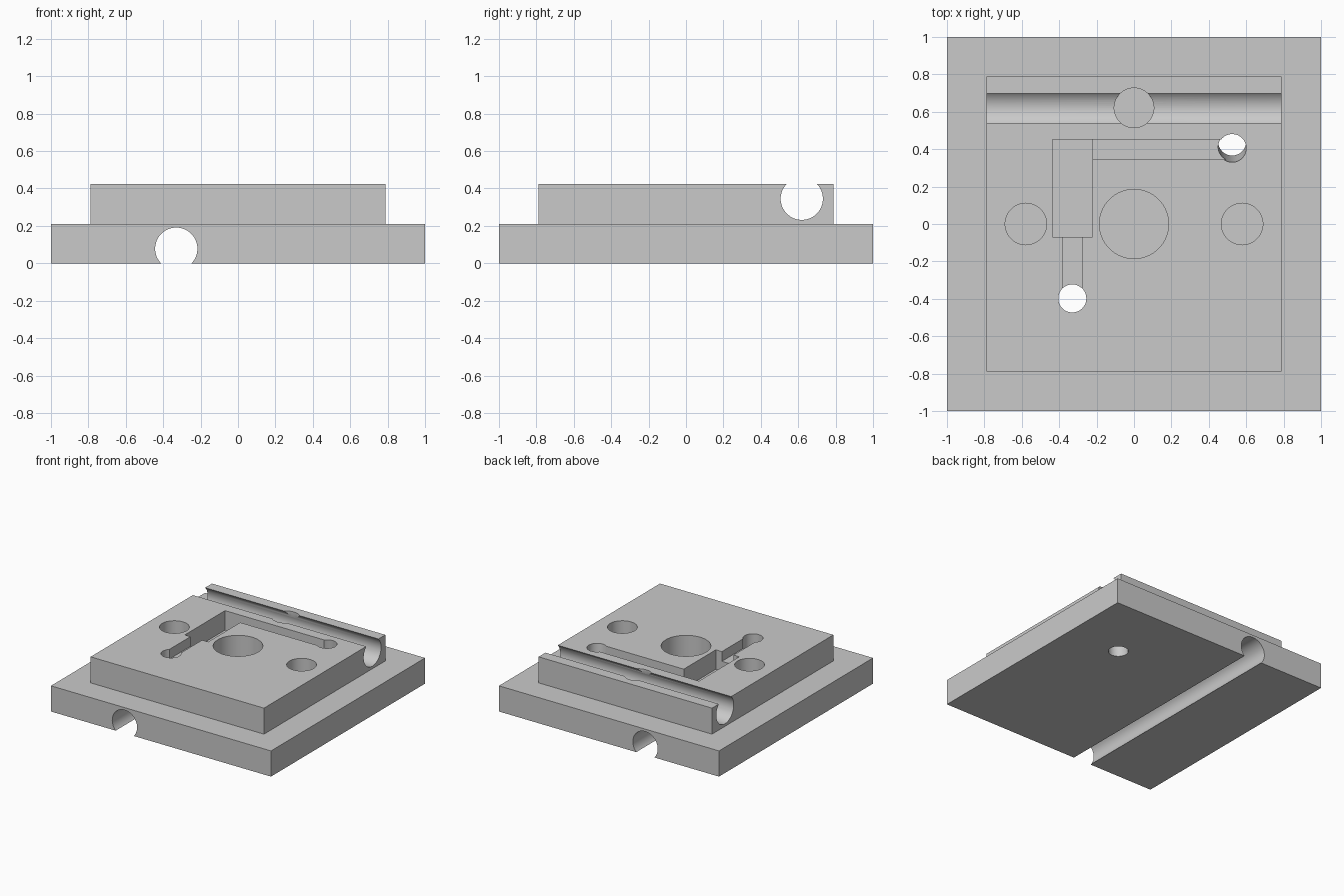
import bpy, bmesh, math
from mathutils import Vector

if "Cube" in bpy.data.objects:
    bpy.data.objects.remove(bpy.data.objects["Cube"])

STEP, TOP, HALF = 0.211, 0.425, 0.788

grey = bpy.data.materials.new("plain grey")
grey.diffuse_color = (0.59, 0.59, 0.59, 1)
grey.use_nodes = True
grey.node_tree.nodes["Principled BSDF"].inputs["Base Color"].default_value = grey.diffuse_color


def new_object(name, bm):
    mesh = bpy.data.meshes.new(name)
    bm.to_mesh(mesh)
    bm.free()
    obj = bpy.data.objects.new(name, mesh)
    bpy.context.collection.objects.link(obj)
    return obj


def block(name, x0, x1, y0, y1, z0, z1):
    bm = bmesh.new()
    bmesh.ops.create_cube(bm, size=1)
    for v in bm.verts:
        v.co = (x1 if v.co.x > 0 else x0, y1 if v.co.y > 0 else y0, z1 if v.co.z > 0 else z0)
    return new_object(name, bm)


def rod(name, start, end, r, sides=64):
    a, b = Vector(start), Vector(end)
    bm = bmesh.new()
    bmesh.ops.create_cone(bm, cap_ends=True, segments=sides, radius1=r, radius2=r, depth=(b - a).length)
    obj = new_object(name, bm)
    obj.location = (a + b) / 2
    obj.rotation_euler = (b - a).to_track_quat('Z', 'Y').to_euler()
    return obj


# stepped plate: wide base with a smaller raised block in one solid
bm = bmesh.new()
rings = []
for half, z in ((1, 0), (1, STEP), (HALF, STEP), (HALF, TOP)):
    rings.append([bm.verts.new((sx * half, sy * half, z))
                  for sx, sy in ((-1, -1), (1, -1), (1, 1), (-1, 1))])
for lower, upper in zip(rings, rings[1:]):
    for i in range(4):
        j = (i + 1) % 4
        bm.faces.new((lower[i], lower[j], upper[j], upper[i]))
bm.faces.new(rings[0][::-1])
bm.faces.new(rings[-1])
plate = new_object("stepped_plate", bm)

UP = TOP + 0.1
cutters = [
    # open round channels under the base and across the raised block
    rod("bottom_channel", (-0.33, -1.2, 0.078), (-0.33, 1.2, 0.078), 0.113),
    rod("top_channel", (-1.2, 0.619, 0.345), (1.2, 0.619, 0.345), 0.113),
    # round pockets
    rod("channel_pocket", (0, 0.621, 0.22), (0, 0.621, UP), 0.106),
    rod("centre_pocket", (0, 0, 0.225), (0, 0, UP), 0.185),
    rod("left_pocket", (-0.578, 0, 0.28), (-0.578, 0, UP), 0.111),
    rod("right_pocket", (0.578, 0, 0.28), (0.578, 0, UP), 0.111),
    # rectangular recess and its two wire slots
    block("recess", -0.435, -0.222, -0.07, 0.453, 0.265, UP),
    block("long_slot", -0.3, 0.525, 0.346, 0.453, 0.345, UP),
    block("short_slot", -0.383, -0.277, -0.4, 0.0, 0.345, UP),
    # wire holes, one upright and one leaning
    rod("upright_hole", (-0.33, -0.398, 0.1), (-0.33, -0.398, UP), 0.075),
    rod("leaning_hole", (0.525, 0.45, -0.1), (0.525, 0.397, UP), 0.075),
]
for c in cutters:
    mod = plate.modifiers.new(c.name, 'BOOLEAN')
    mod.operation, mod.solver, mod.object = 'DIFFERENCE', 'EXACT', c

# bake the cuts, then drop the cutters
bpy.context.view_layer.update()
deps = bpy.context.evaluated_depsgraph_get()
baked = bpy.data.meshes.new_from_object(plate.evaluated_get(deps))
plate.modifiers.clear()
plate.data = baked
for c in cutters:
    bpy.data.objects.remove(c)
baked.materials.clear()
baked.materials.append(grey)
for p in baked.polygons:
    p.material_index = 0

# smooth the round walls, keep the edges crisp
bpy.ops.object.select_all(action='DESELECT')
plate.select_set(True)
bpy.context.view_layer.objects.active = plate
bpy.ops.object.shade_smooth_by_angle(angle=math.radians(30))
